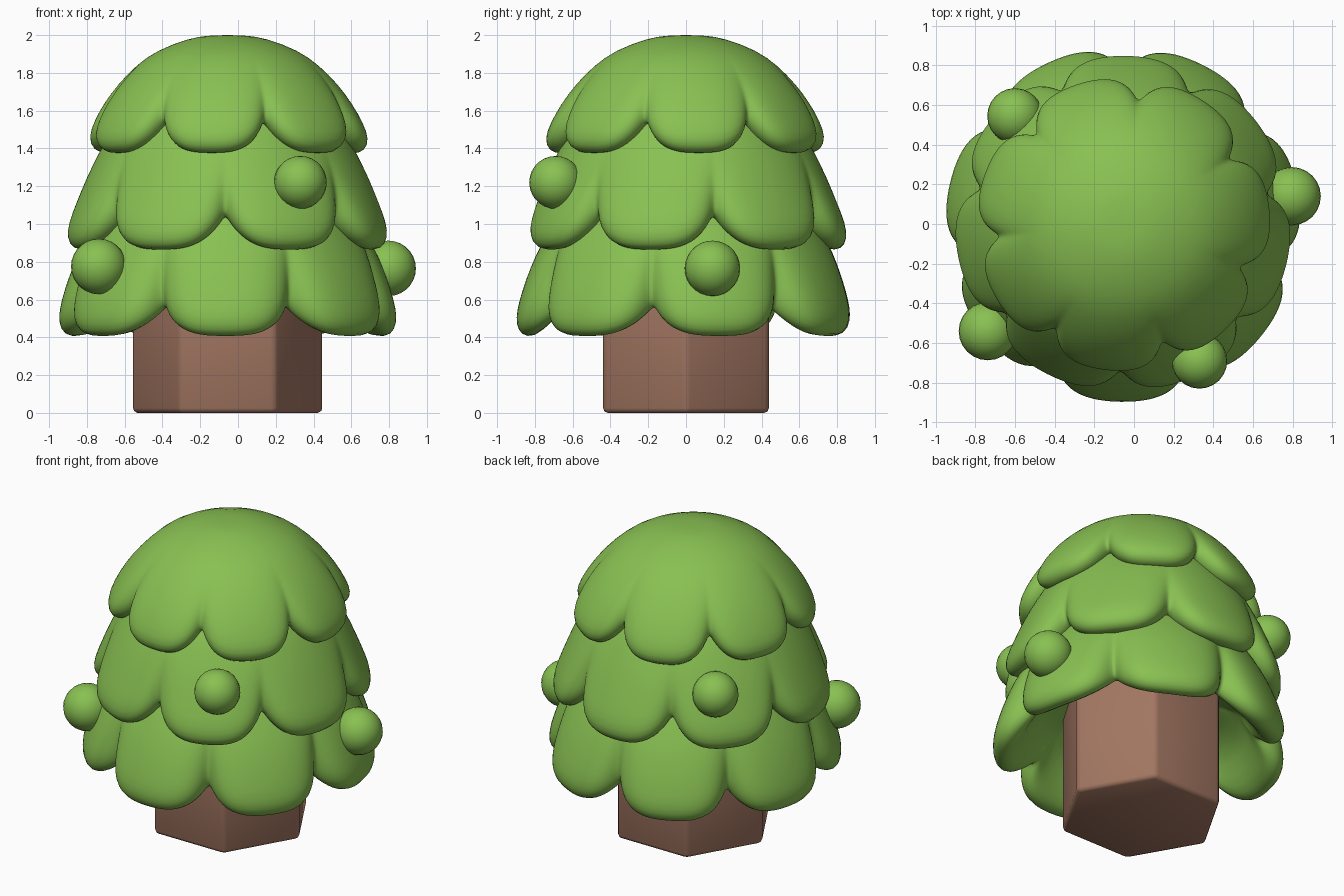
import bpy, bmesh, math

if "Cube" in bpy.data.objects:
    bpy.data.objects.remove(bpy.data.objects["Cube"])

CX = -0.055          # axis of trunk and crown
LOBES = 7
STEPS = 14           # columns per lobe


def material(name, rgb):
    m = bpy.data.materials.new(name)
    m.diffuse_color = (*rgb, 1)
    m.use_nodes = True
    m.node_tree.nodes["Principled BSDF"].inputs["Base Color"].default_value = m.diffuse_color
    return m


GREEN = material("leaf green", (0.25, 0.53, 0.085))
BROWN = material("bark brown", (0.36, 0.18, 0.12))


def finish(bm, name, mat, smooth=True):
    bmesh.ops.recalc_face_normals(bm, faces=bm.faces)
    me = bpy.data.meshes.new(name)
    bm.to_mesh(me)
    bm.free()
    me.materials.append(mat)
    for p in me.polygons:
        p.use_smooth = smooth
    ob = bpy.data.objects.new(name, me)
    bpy.context.collection.objects.link(ob)
    return ob


def leaf_skirt(name, top, lobe, notch, end, notch_deg):
    """Scalloped shell: section blends from the notch profile to the lobe profile."""
    bm = bmesh.new()
    first = bm.verts.new((CX, 0, top[0][1]))
    last = bm.verts.new((CX, 0, end))
    lobe, notch = top[1:] + lobe, top[1:] + notch
    cols = []
    for k in range(LOBES):
        for i in range(STEPS):
            t = 2 * i / STEPS - 1                      # -1 at notch, 0 mid lobe
            t = 0.5 * t + 0.5 * math.sin(t * math.pi / 2)   # closer columns at notch
            wz = 1 - abs(t) ** 3.2
            wr = 1 - abs(t) ** 4.2                     # boxier in plan than in outline
            a = math.radians(notch_deg) + (k + (t + 1) / 2) * 2 * math.pi / LOBES
            col = []
            for (r0, z0), (r1, z1) in zip(notch, lobe):
                r, z = r0 + (r1 - r0) * wr, z0 + (z1 - z0) * wz
                col.append(bm.verts.new((CX + r * math.cos(a), r * math.sin(a), z)))
            cols.append(col)
    for c, d in zip(cols, cols[1:] + cols[:1]):
        bm.faces.new((first, c[0], d[0]))
        bm.faces.new((last, d[-1], c[-1]))
        for j in range(len(c) - 1):
            bm.faces.new((c[j], c[j + 1], d[j + 1], d[j]))
    ob = finish(bm, name, GREEN)
    sub = ob.modifiers.new("round", 'SUBSURF')
    sub.levels = sub.render_levels = 1


# Crown: three overlapping leaf layers
leaf_skirt("top_leaf_layer",
           [(0, 2.0), (.10, 1.998), (.2, 1.985), (.375, 1.92), (.485, 1.84)],
           [(.585, 1.74), (.665, 1.63), (.72, 1.53), (.75, 1.45), (.73, 1.385), (.66, 1.365), (.58, 1.41), (.5, 1.5)],
           [(.565, 1.74), (.60, 1.68), (.62, 1.62), (.62, 1.57), (.595, 1.545), (.56, 1.545), (.52, 1.57), (.48, 1.6)],
           1.6, -71.5)
leaf_skirt("middle_leaf_layer",
           [(0, 1.72), (.35, 1.70), (.49, 1.64), (.595, 1.53), (.67, 1.40)],
           [(.745, 1.25), (.805, 1.10), (.845, 1.0), (.855, .92), (.825, .865), (.75, .86), (.68, .92), (.6, 1.05)],
           [(.715, 1.29), (.735, 1.20), (.735, 1.13), (.73, 1.08), (.70, 1.05), (.65, 1.05), (.61, 1.09), (.57, 1.15)],
           1.2, -91)
leaf_skirt("bottom_leaf_layer",
           [(0, 1.4), (.45, 1.35), (.58, 1.2), (.675, 1.05)],
           [(.765, .90), (.825, .77), (.87, .64), (.897, .54), (.90, .47), (.875, .41), (.805, .40), (.74, .46),
            (.67, .60), (.58, .76)],
           [(.73, .92), (.755, .82), (.765, .73), (.765, .66), (.755, .605), (.73, .57), (.69, .57), (.65, .61),
            (.61, .69), (.56, .78)],
           .86, -65)

# Round leaf puffs
for n, (x, y, z, r) in enumerate([(-.737, -.54, .775, .147), (.33, -.69, 1.22, .14),
                                  (.795, .14, .765, .147), (-.6, .545, 1.22, .14)]):
    bm = bmesh.new()
    bmesh.ops.create_uvsphere(bm, u_segments=24, v_segments=14, radius=r)
    bmesh.ops.translate(bm, verts=bm.verts, vec=(x, y, z))
    finish(bm, f"leaf_puff_{n + 1}", GREEN)

# Hexagonal trunk
bm = bmesh.new()
bmesh.ops.create_cone(bm, cap_ends=True, segments=6, radius1=.5, radius2=.5, depth=.95)
for v in bm.verts:                      # put corners on the x axis, base on the ground
    a = round(math.degrees(math.atan2(v.co.y, v.co.x)) / 60 - .01) * math.pi / 3
    v.co = (CX + .507 * math.cos(a), .507 * math.sin(a), v.co.z + .475)
bmesh.ops.bevel(bm, geom=bm.edges[:], offset=.025, segments=2, profile=.5, affect='EDGES')
trunk = finish(bm, "trunk", BROWN)
bpy.ops.object.select_all(action='DESELECT')
trunk.select_set(True)
bpy.context.view_layer.objects.active = trunk
bpy.ops.object.shade_smooth_by_angle(angle=math.radians(60))
